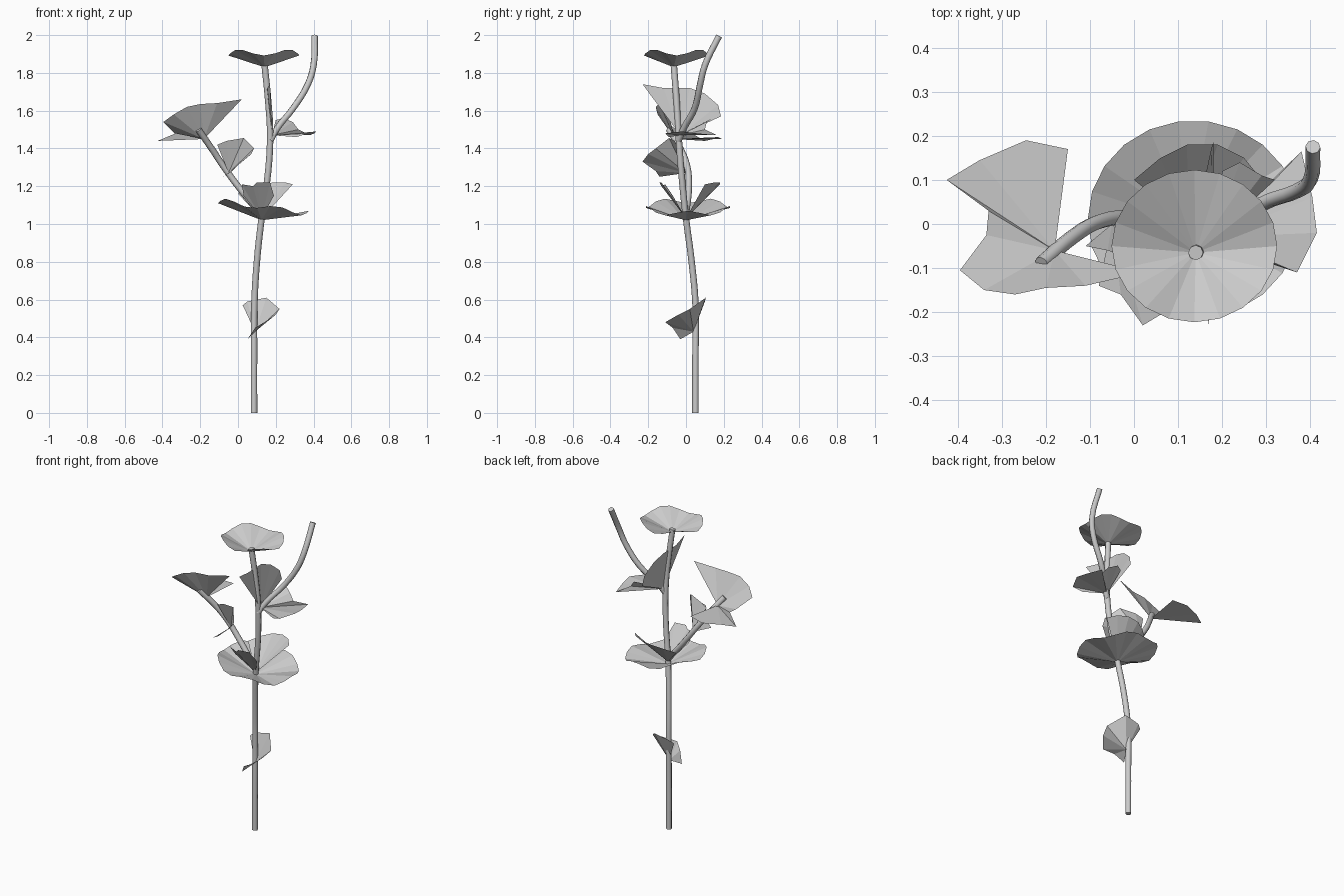
import bpy
import bmesh
import math

default_cube = bpy.data.objects.get("Cube")
if default_cube:
    bpy.data.objects.remove(default_cube, do_unlink=True)

# One plain grey for the whole plant
grey = bpy.data.materials.new("plain grey")
grey.use_nodes = True
colour = (0.6, 0.6, 0.6, 1)
grey.diffuse_color = colour
grey.node_tree.nodes["Principled BSDF"].inputs["Base Color"].default_value = colour


def make_stem(name, points, radius, tip_scale=1.0):
    """Round tube swept along a smooth path, with closed ends."""
    curve = bpy.data.curves.new(name, "CURVE")
    curve.dimensions = "3D"
    curve.resolution_u = 4
    curve.bevel_depth = radius
    curve.bevel_resolution = 2
    curve.use_fill_caps = True
    spline = curve.splines.new("BEZIER")
    spline.bezier_points.add(len(points) - 1)
    last = len(points) - 1
    for index, (knot, point) in enumerate(zip(spline.bezier_points, points)):
        knot.co = point
        knot.handle_left_type = knot.handle_right_type = "AUTO"
        knot.radius = 1 + (tip_scale - 1) * index / last
    stem = bpy.data.objects.new(name, curve)
    bpy.context.collection.objects.link(stem)
    bpy.ops.object.select_all(action="DESELECT")
    stem.select_set(True)
    bpy.context.view_layer.objects.active = stem
    bpy.ops.object.convert(target="MESH")
    stem = bpy.context.object
    stem.data.materials.clear()
    stem.data.materials.append(grey)
    bpy.ops.object.shade_smooth_by_angle(angle=math.radians(50))
    return stem


def make_fan(name, apex, rim, closed=False):
    """Thin pleated leaf: flat triangles from the apex out to the rim."""
    bm = bmesh.new()
    centre = bm.verts.new(apex)
    edge = [bm.verts.new(point) for point in rim]
    pairs = list(zip(edge, edge[1:]))
    if closed:
        pairs.append((edge[-1], edge[0]))
    for first, second in pairs:
        bm.faces.new((centre, first, second))
    mesh = bpy.data.meshes.new(name)
    bm.to_mesh(mesh)
    bm.free()
    mesh.materials.append(grey)
    leaf = bpy.data.objects.new(name, mesh)
    bpy.context.collection.objects.link(leaf)
    return leaf


def wavy_rim(count, centre, radii, height):
    """Elliptical rim whose height is a function of the angle."""
    rim = []
    for step in range(count):
        angle = math.tau * step / count
        rim.append((centre[0] + radii[0] * math.cos(angle),
                    centre[1] + radii[1] * math.sin(angle),
                    height(angle)))
    return rim


# Main stem and the two side branches
make_stem("main_stem", [
    (.085, .05, 0), (.085, .05, .3), (.087, .05, .58), (.1, .03, .8),
    (.125, 0, 1.03), (.16, -.025, 1.28), (.17, -.04, 1.48),
    (.16, -.05, 1.65), (.14, -.065, 1.85)], .017)
make_stem("left_branch", [
    (.125, 0, 1.05), (0, .015, 1.2), (-.08, .005, 1.31),
    (-.14, -.03, 1.4), (-.21, -.09, 1.5)], .017)
make_stem("right_branch", [
    (.17, -.04, 1.44), (.21, -.01, 1.51), (.29, .045, 1.61),
    (.37, .075, 1.74), (.4, .1, 1.84), (.406, .175, 1.995)], .017)

# Wavy cup at the top
make_fan("top_cup", (.14, -.065, 1.83),
         wavy_rim(20, (.137, -.05), (.188, .173),
                  lambda a: 1.908 - .016 * math.cos(4 * a)), closed=True)

# Broad rosette halfway up, tilted down to one side
make_fan("rosette_base", (.125, 0, 1.02),
         wavy_rim(22, (.135, .01), (.24, .225),
                  lambda a: 1.09 - .035 * math.cos(a) + .015 * math.cos(5 * a)),
         closed=True)

# Raised petals inside the rosette
make_fan("rosette_back_petal", (.125, 0, 1.03), [
    (0, .1, 1.16), (.06, .15, 1.19), (.12, .18, 1.21),
    (.19, .18, 1.22), (.25, .15, 1.22), (.29, .1, 1.21)])
make_fan("rosette_front_petal", (.125, 0, 1.03), [
    (.03, -.07, 1.15), (.02, -.11, 1.21), (.08, -.13, 1.2),
    (.1, -.14, 1.22), (.17, -.13, 1.22), (.19, -.08, 1.15)])

# Upright leaf and spreading leaf at the upper fork
make_fan("fork_upright_leaf", (.18, -.03, 1.47), [
    (.17, -.23, 1.74), (.155, -.12, 1.72), (.15, .02, 1.72),
    (.16, .1, 1.69), (.175, .17, 1.63), (.18, .185, 1.57)])
make_fan("fork_spreading_leaf", (.18, -.03, 1.47), [
    (.2, .12, 1.55), (.24, .14, 1.56), (.29, .11, 1.54), (.32, .1, 1.5),
    (.38, .165, 1.47), (.405, .06, 1.48), (.415, -.02, 1.49),
    (.37, -.11, 1.48), (.31, -.09, 1.46)])

# Large folded leaf at the end of the left branch
make_fan("left_branch_end_leaf", (-.18, -.06, 1.45), [
    (-.15, .17, 1.46), (-.245, .19, 1.45), (-.35, .145, 1.45),
    (-.425, .1, 1.44), (-.33, .03, 1.48), (-.335, -.025, 1.48),
    (-.395, -.105, 1.54), (-.34, -.15, 1.58), (-.27, -.16, 1.62),
    (-.2, -.145, 1.635), (-.11, -.14, 1.64), (.02, -.11, 1.66)])

# Small curled leaves on the left branch and low on the main stem
make_fan("left_branch_small_leaf", (-.05, 0, 1.27), [
    (-.11, -.05, 1.42), (-.06, -.06, 1.44), (.03, -.09, 1.455),
    (.085, -.16, 1.4), (.07, -.2, 1.37), (.02, -.23, 1.33),
    (-.03, -.16, 1.28), (-.08, -.14, 1.25)])
make_fan("lower_stem_leaf", (.09, .04, .43), [
    (.025, .085, .57), (.05, .1, .59), (.15, .105, .61), (.22, .02, .55),
    (.2, -.04, .52), (.14, -.11, .48), (.09, -.07, .45), (.05, -.03, .39)])
